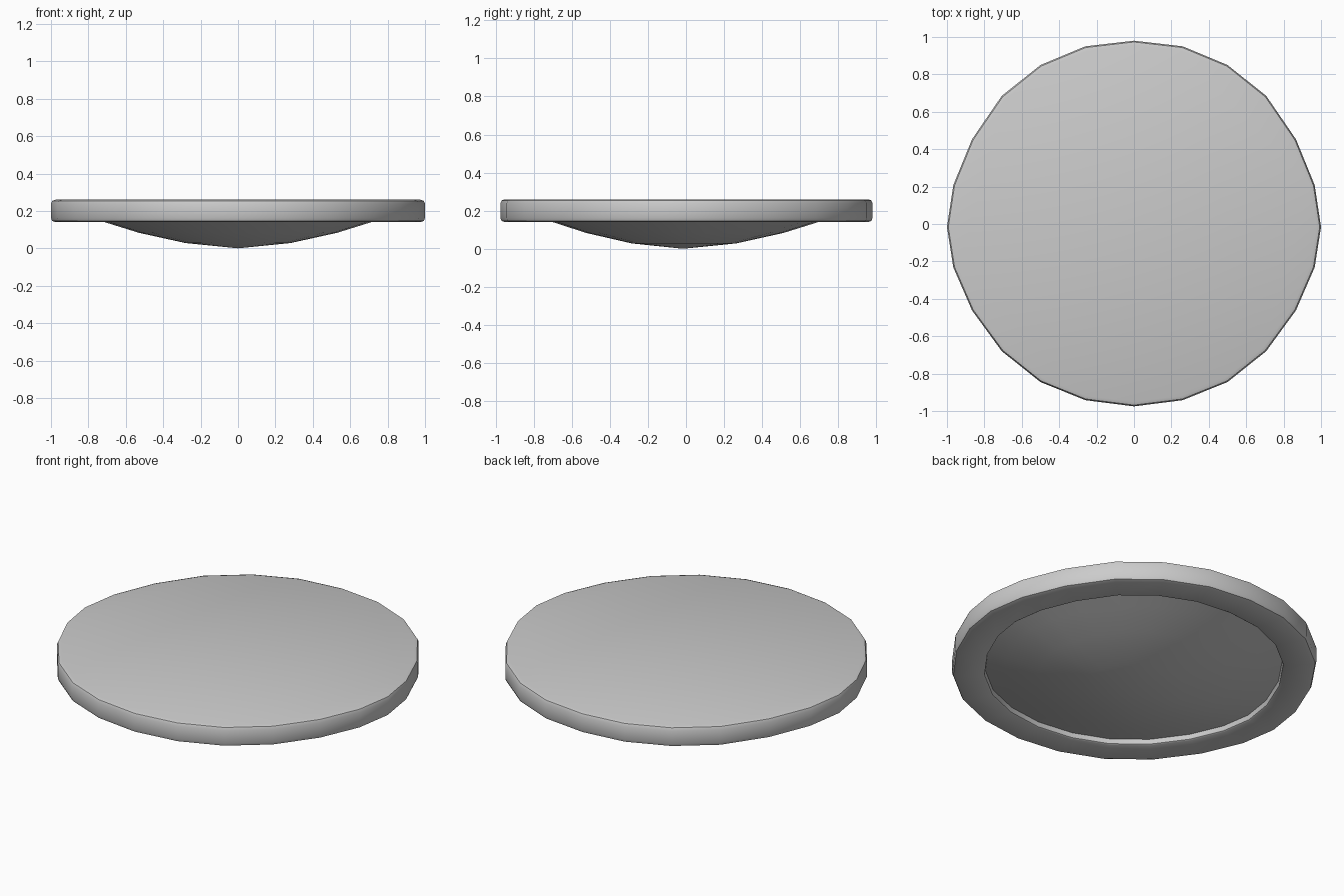
import bpy, bmesh

if "Cube" in bpy.data.objects:
    bpy.data.objects.remove(bpy.data.objects["Cube"])

# right half of the 24-sided outline, back to front (x, y); mirrored for the left
HALF = [(0, .98), (.26, .95), (.5, .85), (.707, .685), (.866, .453), (.966, .208),
        (1, -.016), (.966, -.232), (.866, -.462), (.707, -.68), (.5, -.845),
        (.26, -.942), (0, -.975)]
OUTLINE = HALF + [(-x, y) for x, y in HALF[-2:0:-1]]
CY = -.016


def lathe(name, profile, cap_start=None, cap_end=None):
    """Sweep (scale, z) rings of the outline; caps are 'flat' or an apex height."""
    bm = bmesh.new()
    rings = [[bm.verts.new((x * s, CY + (y - CY) * s, z)) for x, y in OUTLINE]
             for s, z in profile]
    n = len(OUTLINE)
    for a, b in zip(rings, rings[1:]):
        for i in range(n):
            j = (i + 1) % n
            bm.faces.new((a[i], a[j], b[j], b[i]))
    for ring, cap in ((rings[0], cap_start), (rings[-1], cap_end)):
        if cap == 'flat':
            bm.faces.new(ring)
        elif cap is not None:
            tip = bm.verts.new((0, CY, cap))
            for i in range(n):
                bm.faces.new((ring[i], ring[(i + 1) % n], tip))
    bmesh.ops.recalc_face_normals(bm, faces=bm.faces)
    mesh = bpy.data.meshes.new(name)
    bm.to_mesh(mesh)
    bm.free()
    ob = bpy.data.objects.new(name, mesh)
    bpy.context.collection.objects.link(ob)
    bpy.ops.object.select_all(action='DESELECT')
    ob.select_set(True)
    bpy.context.view_layer.objects.active = ob
    bpy.ops.object.shade_smooth_by_angle(angle=.7)
    return ob


# single closed body: flat top, rounded rim, underside ring, shallow step, dome
lathe('domed_disc', [(.975, .26), (.993, .254), (1, .238), (1, .162), (.993, .146),
                     (.975, .14), (.828, .14), (.82, .145), (.815, .172),
                     (.71, .139), (.53, .083), (.28, .028)],
      cap_start='flat', cap_end=0.0)
